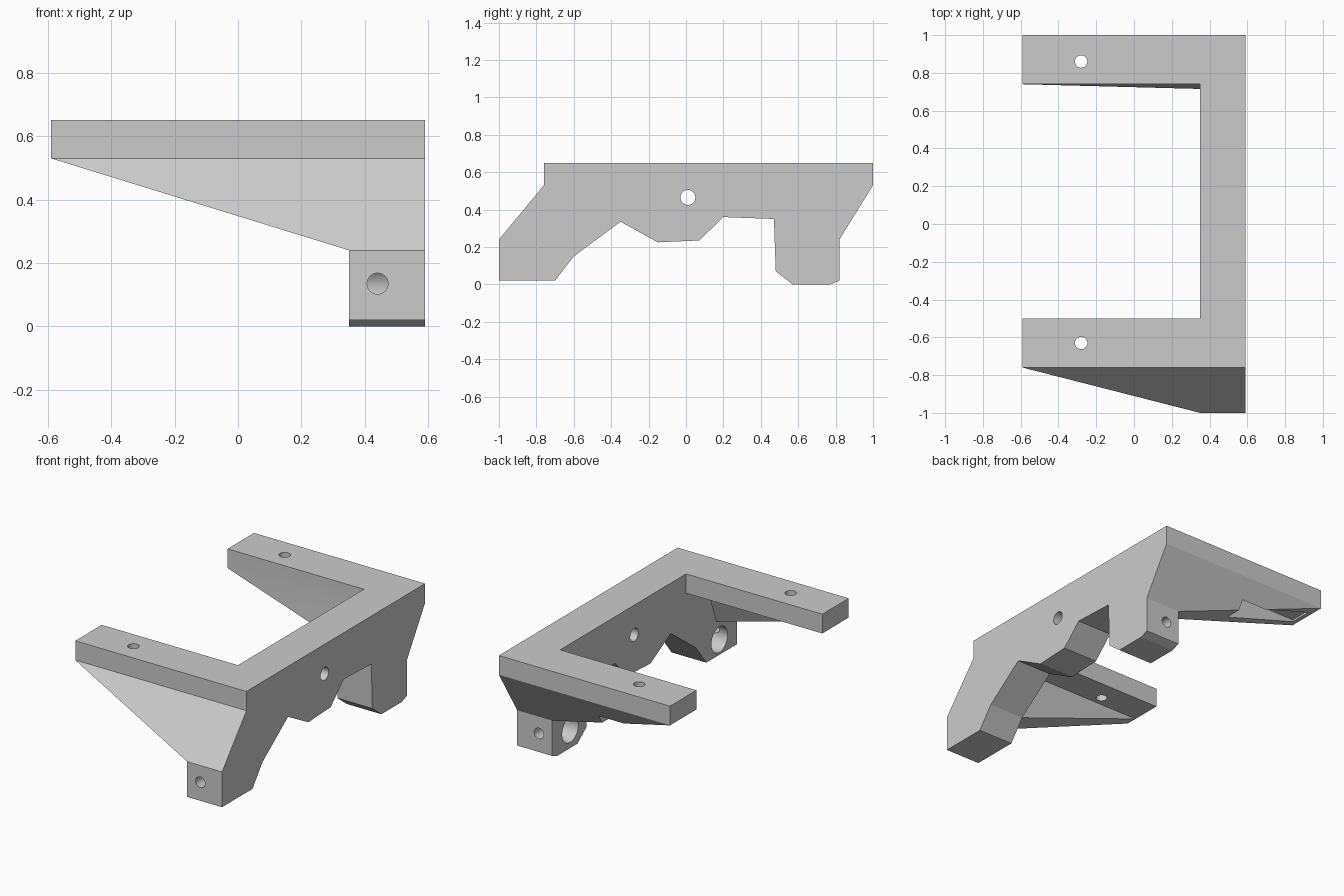
import bpy, bmesh
from mathutils import Matrix, Vector

old = bpy.data.objects.get("Cube")
if old:
    bpy.data.objects.remove(old, do_unlink=True)

mat = bpy.data.materials.new("light_grey")
mat.use_nodes = True
grey = (0.6, 0.6, 0.6, 1)
mat.diffuse_color = grey
mat.node_tree.nodes["Principled BSDF"].inputs["Base Color"].default_value = grey

XI, XO, XT = 0.35, 0.59, -0.59      # inner plate, outer plate, arm tip
TOP, UNDER, LEG = 0.65, 0.53, 0.24  # arm top, arm underside, leg top


def finish(name, bm):
    bmesh.ops.recalc_face_normals(bm, faces=bm.faces)
    me = bpy.data.meshes.new(name)
    bm.to_mesh(me)
    bm.free()
    me.materials.append(mat)
    ob = bpy.data.objects.new(name, me)
    bpy.context.collection.objects.link(ob)
    return ob


def hull(name, points):
    bm = bmesh.new()
    for p in points:
        bm.verts.new(p)
    bmesh.ops.convex_hull(bm, input=bm.verts)
    bmesh.ops.dissolve_limit(bm, angle_limit=0.01, verts=bm.verts, edges=bm.edges)
    return finish(name, bm)


def box(name, x, y, z):
    return hull(name, [(a, b, c) for a in x for b in y for c in z])


def extrude_x(name, profile, x0, x1):
    bm = bmesh.new()
    face = bm.faces.new([bm.verts.new((x0, y, z)) for y, z in profile])
    new = bmesh.ops.extrude_face_region(bm, geom=[face])["geom"]
    bmesh.ops.translate(bm, vec=(x1 - x0, 0, 0),
                        verts=[v for v in new if isinstance(v, bmesh.types.BMVert)])
    return finish(name, bm)


def rod(start, end, radius):
    a, b = Vector(start), Vector(end)
    d = b - a
    m = Matrix.Translation((a + b) / 2) @ d.to_track_quat('Z', 'Y').to_matrix().to_4x4()
    bm = bmesh.new()
    bmesh.ops.create_cone(bm, cap_ends=True, segments=40, radius1=radius,
                          radius2=radius, depth=d.length, matrix=m)
    return finish("hole_cutter", bm)


def combine(target, tool, operation):
    tool.hide_render = True
    mod = target.modifiers.new("bool", 'BOOLEAN')
    mod.operation, mod.solver, mod.object = operation, 'EXACT', tool
    bpy.context.view_layer.objects.active = target
    bpy.ops.object.modifier_apply(modifier=mod.name)
    bpy.data.objects.remove(tool, do_unlink=True)


# Side plate with both legs
frame = extrude_x("bracket_frame", [
    (-1, 0.02), (-1, LEG), (-0.76, UNDER), (-0.76, TOP), (1, TOP), (1, UNDER),
    (0.82, LEG), (0.82, 0.02), (0.77, 0), (0.57, 0), (0.48, 0.07), (0.47, 0.35),
    (0.2, 0.36), (0.07, 0.235), (-0.15, 0.225), (-0.35, 0.335), (-0.6, 0.15),
    (-0.7, 0.02)], XI, XO)

# Arms
combine(frame, box("front_arm", (XT, XI), (-0.76, -0.5), (UNDER, TOP)), 'UNION')
combine(frame, box("rear_arm", (XT, XI), (0.74, 1), (UNDER, TOP)), 'UNION')


# Tapered webs: outer and inner y at the tip, arm root and leg
def web(name, tip, root, leg):
    return hull(name, [(XT, y, UNDER) for y in tip] + [(XI, y, UNDER) for y in root]
                + [(XI, y, LEG) for y in leg])


combine(frame, web("front_web", (-0.76, -0.69), (-0.76, -0.69), (-1, -0.8)), 'UNION')
rear_web = web("rear_web", (0.74, 1), (0.74, 1), (0.715, 0.82))
combine(rear_web, box("slot_cutter", (-0.55, -0.05), (0.79, 0.93), (0.2, UNDER)), 'DIFFERENCE')
combine(frame, rear_web, 'UNION')

# Screw holes in the plate and the arms
holes = [((0.2, 0.01, 0.465), (0.8, 0.01, 0.465), 0.04)]
holes += [((-0.28, y, 0.2), (-0.28, y, 0.8), 0.033) for y in (-0.63, 0.86)]
# Leg sockets and the set-screw holes that meet them
for outer, centre in ((-1.1, -0.83), (0.92, 0.64)):
    holes.append(((0.2, centre, 0.115), (0.52, centre, 0.115), 0.08))
    holes.append(((0.44, outer, 0.135), (0.44, centre, 0.135), 0.033))
for start, end, radius in holes:
    combine(frame, rod(start, end, radius), 'DIFFERENCE')

# Flat faces, smooth hole walls
bpy.ops.object.select_all(action='DESELECT')
frame.select_set(True)
bpy.context.view_layer.objects.active = frame
bpy.ops.object.shade_smooth_by_angle(angle=0.2)
